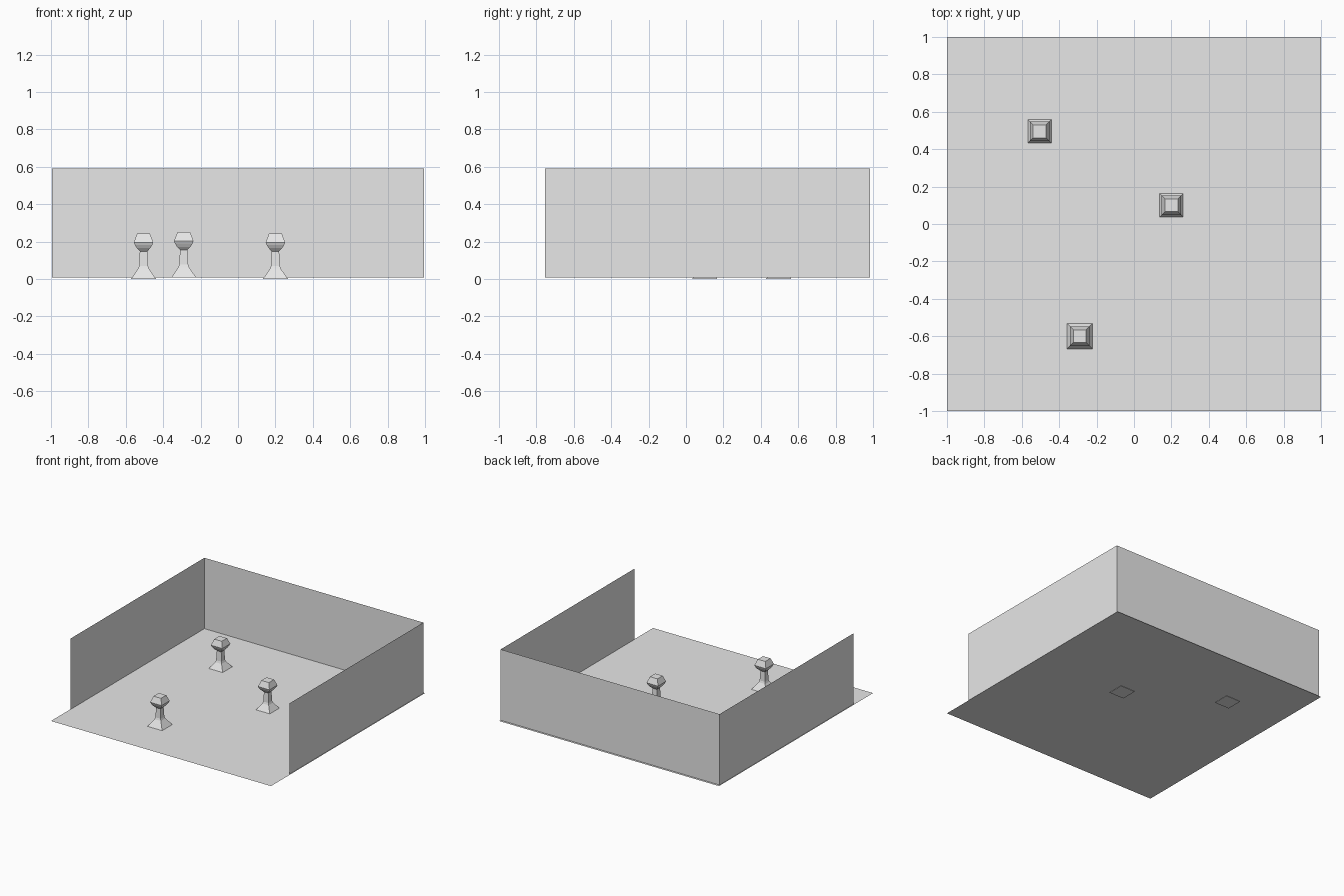
import bpy, bmesh

cube = bpy.data.objects.get("Cube")
if cube:
    bpy.data.objects.remove(cube, do_unlink=True)

grey = bpy.data.materials.new("plain_grey")
grey.use_nodes = True
COLOUR = (0.8, 0.8, 0.8, 1)
grey.diffuse_color = COLOUR
grey.node_tree.nodes["Principled BSDF"].inputs["Base Color"].default_value = COLOUR


def add_object(name, bm, location=(0, 0, 0)):
    mesh = bpy.data.meshes.new(name)
    bm.to_mesh(mesh)
    bm.free()
    mesh.materials.append(grey)
    obj = bpy.data.objects.new(name, mesh)
    obj.location = location
    bpy.context.collection.objects.link(obj)
    return obj


def add_sheet(name, corners):
    bm = bmesh.new()
    bm.faces.new([bm.verts.new(c) for c in corners])
    return add_object(name, bm)


# Square-sectioned post with a faceted head, as (half width, height) rings
PROFILE = [(0.067, 0), (0.029, 0.055), (0.024, 0.07), (0.02, 0.148),
           (0.036, 0.165), (0.047, 0.183), (0.052, 0.196), (0.034, 0.244)]


def add_post(name, location):
    bm = bmesh.new()
    rings = [[bm.verts.new((sx * r, sy * r, z))
              for sx, sy in ((-1, -1), (1, -1), (1, 1), (-1, 1))]
             for r, z in PROFILE]
    for low, high in zip(rings, rings[1:]):
        for i in range(4):
            j = (i + 1) % 4
            bm.faces.new((low[i], low[j], high[j], high[i]))
    bm.faces.new(rings[0][::-1])
    bm.faces.new(rings[-1])
    add_object(name, bm, location)


# Floor sheet
FLOOR_Z = 0.006
add_sheet("floor", [(-1, -1, FLOOR_Z), (1, -1, FLOOR_Z), (1, 1, FLOOR_Z), (-1, 1, FLOOR_Z)])

# Thin walls around three sides, leaving the front open
BOTTOM, TOP = 0.008, 0.59
FRONT, BACK, SIDE = -0.755, 0.985, 0.995
add_sheet("back_wall", [(-SIDE, BACK, BOTTOM), (SIDE, BACK, BOTTOM),
                        (SIDE, BACK, TOP), (-SIDE, BACK, TOP)])
for name, x in (("left_wall", SIDE), ("right_wall", -SIDE)):
    add_sheet(name, [(x, FRONT, BOTTOM), (x, BACK, BOTTOM), (x, BACK, TOP), (x, FRONT, TOP)])

# Three posts standing on the floor
add_post("front_post", (-0.29, -0.6, 0.007))
add_post("middle_post", (0.2, 0.1, 0))
add_post("back_post", (-0.505, 0.495, 0))
